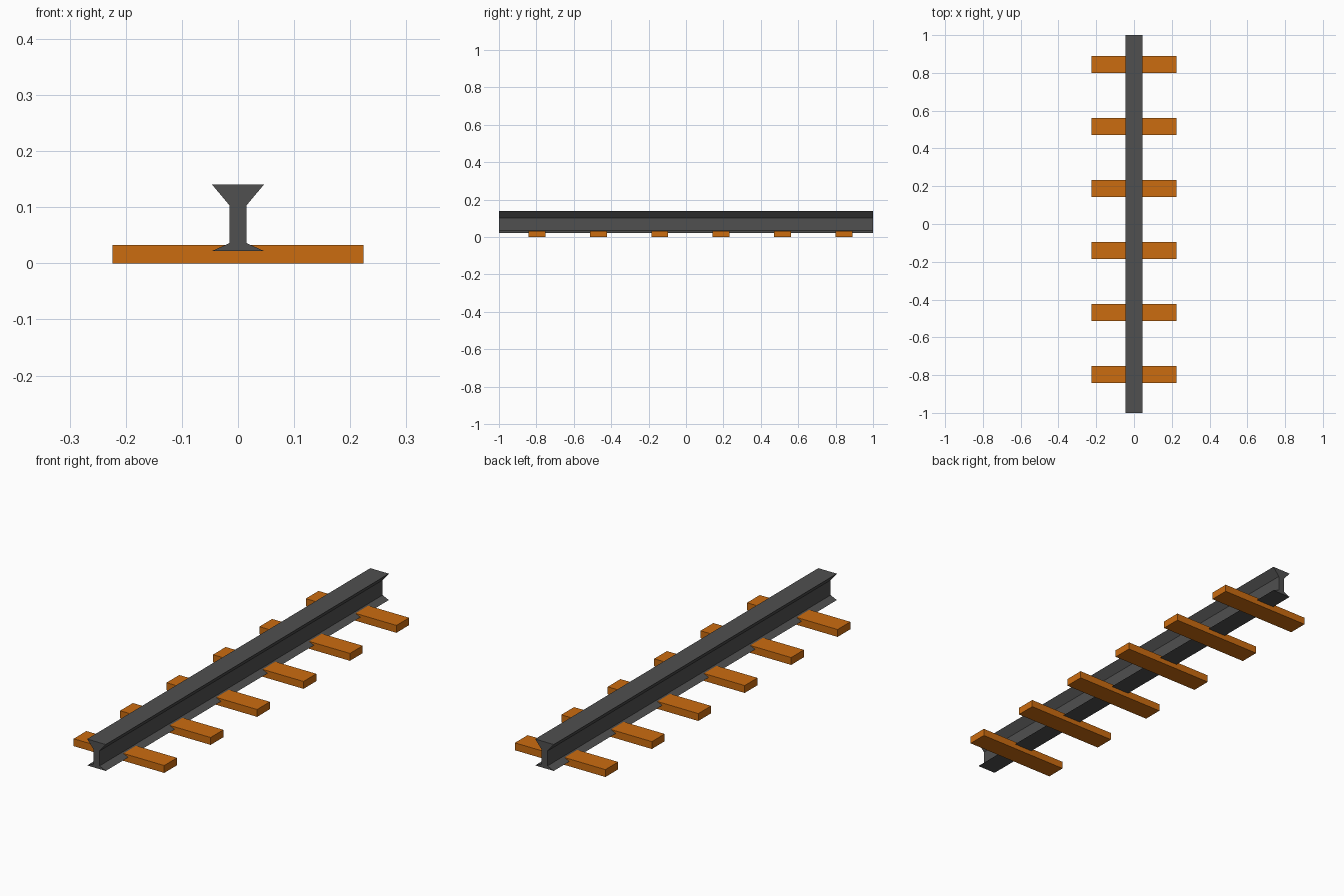
import bpy, bmesh

if "Cube" in bpy.data.objects:
    bpy.data.objects.remove(bpy.data.objects["Cube"])


def material(name, colour):
    m = bpy.data.materials.new(name)
    m.diffuse_color = (*colour, 1)
    m.use_nodes = True
    m.node_tree.nodes["Principled BSDF"].inputs["Base Color"].default_value = m.diffuse_color
    return m


def extrude_y(name, profile, y0, y1, mat):
    """Closed solid: an (x, z) profile swept from y0 to y1."""
    bm = bmesh.new()
    face = bm.faces.new([bm.verts.new((x, y0, z)) for x, z in profile])
    ext = bmesh.ops.extrude_face_region(bm, geom=[face], use_keep_orig=True)
    moved = [g for g in ext["geom"] if isinstance(g, bmesh.types.BMVert)]
    bmesh.ops.translate(bm, verts=moved, vec=(0, y1 - y0, 0))
    bmesh.ops.recalc_face_normals(bm, faces=bm.faces)
    mesh = bpy.data.meshes.new(name)
    bm.to_mesh(mesh)
    bm.free()
    mesh.materials.append(mat)
    obj = bpy.data.objects.new(name, mesh)
    bpy.context.collection.objects.link(obj)
    return obj


steel = material("dark_steel", (0.08, 0.08, 0.08))
wood = material("orange_wood", (0.6, 0.15, 0.005))

# Rail: half profile mirrored across x = 0
half = [(0.046, 0.022), (0.015, 0.036), (0.015, 0.103), (0.046, 0.14)]
profile = half + [(-x, z) for x, z in reversed(half)]
extrude_y("rail", profile, -1, 1, steel)

# Sleepers: six evenly spaced planks under the rail
plank = [(-0.224, 0), (0.224, 0), (0.224, 0.033), (-0.224, 0.033)]
for i in range(6):
    y = -0.796 + 0.328 * i
    extrude_y(f"sleeper_{i + 1}", plank, y - 0.045, y + 0.045, wood)
